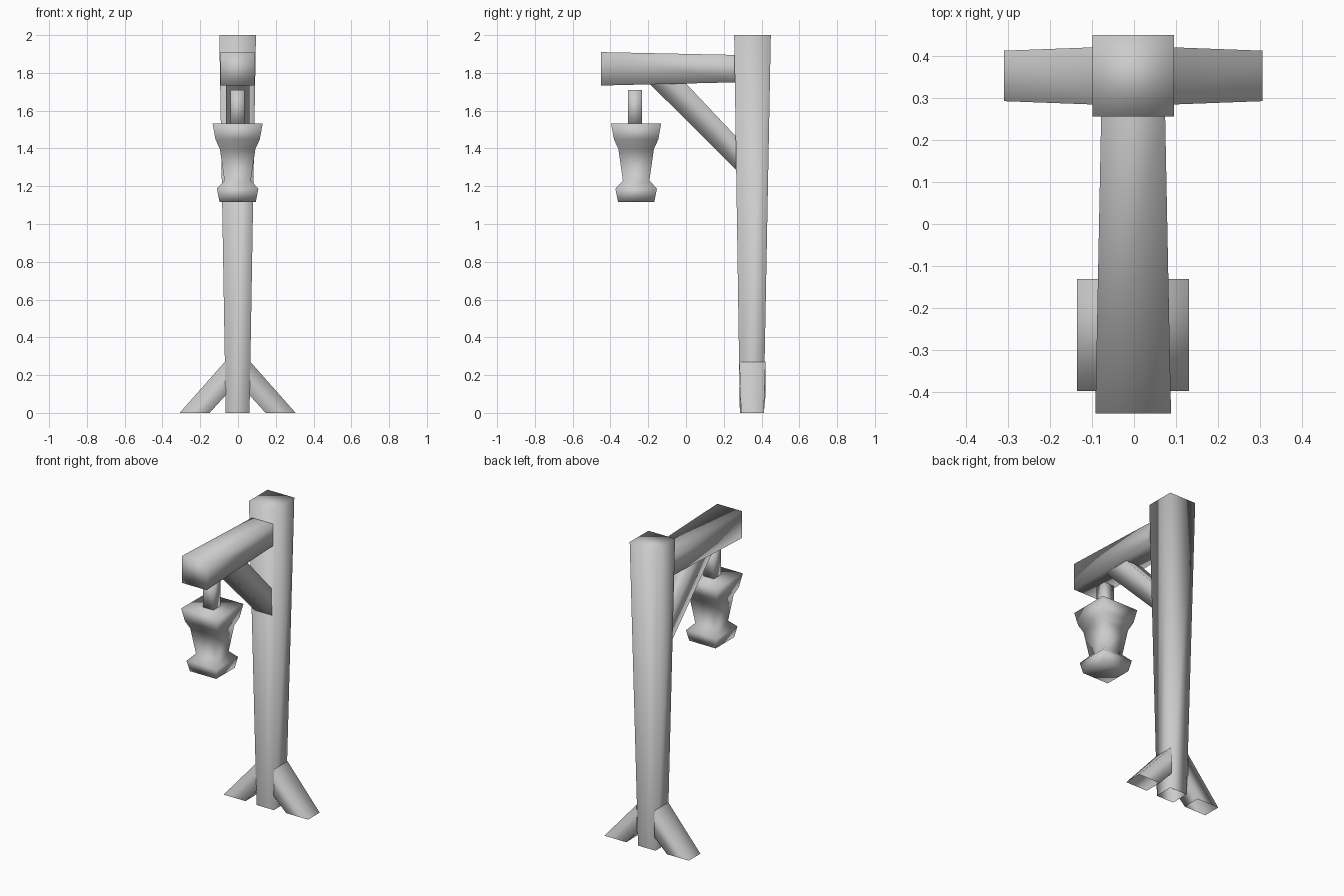
import bpy
import bmesh
from mathutils import Vector

if "Cube" in bpy.data.objects:
    bpy.data.objects.remove(bpy.data.objects["Cube"], do_unlink=True)

grey = bpy.data.materials.new("plain_grey")
grey.use_nodes = True
COLOUR = (0.6, 0.6, 0.6, 1)
grey.diffuse_color = COLOUR
grey.node_tree.nodes["Principled BSDF"].inputs["Base Color"].default_value = COLOUR

CX = -0.002       # shared centre line of the post, arm and lantern
POST_Y = 0.352
LAMP_Y = -0.264
X, Y = Vector((1, 0, 0)), Vector((0, 1, 0))


def section(a, b, side):
    """Four-cornered section: the line a-b widened both ways along side."""
    a, b = Vector(a), Vector(b)
    return [a - side, a + side, b + side, b - side]


def square(y, z, half):
    return section((CX, y - half, z), (CX, y + half, z), X * half)


def loft(name, sections, cap_start=True, cap_end=True):
    """Smooth-shaded beam through a list of four-cornered sections."""
    bm = bmesh.new()
    rings = [[bm.verts.new(p) for p in s] for s in sections]
    for low, high in zip(rings, rings[1:]):
        for i in range(4):
            j = (i + 1) % 4
            bm.faces.new((low[i], low[j], high[j], high[i]))
    if cap_start:
        bm.faces.new(rings[0][::-1])
    if cap_end:
        bm.faces.new(rings[-1])
    bmesh.ops.recalc_face_normals(bm, faces=bm.faces[:])
    for face in bm.faces:
        face.smooth = True
    mesh = bpy.data.meshes.new(name)
    bm.to_mesh(mesh)
    bm.free()
    mesh.materials.append(grey)
    obj = bpy.data.objects.new(name, mesh)
    bpy.context.collection.objects.link(obj)
    return obj


# Tapered upright, wider at the top
loft("post", [square(POST_Y - 0.004, 0, 0.063), square(POST_Y, 2, 0.097)],
     cap_start=False)

# Splayed feet on both sides of the post
for name, s in (("left_foot", 1), ("right_foot", -1)):
    loft(name, [
        section((CX + s * 0.148, POST_Y, 0), (CX + s * 0.307, POST_Y, 0), Y * 0.060),
        section((CX + s * 0.062, POST_Y, 0.095), (CX + s * 0.066, POST_Y, 0.272), Y * 0.069),
    ], cap_start=False, cap_end=False)

# Arm reaching forward, flaring towards its free end
loft("arm", [
    section((CX, 0.26, 1.75), (CX, 0.26, 1.895), X * 0.076),
    section((CX, -0.45, 1.733), (CX, -0.45, 1.91), X * 0.09),
], cap_start=False)

# Diagonal brace between post and arm
loft("brace", [
    section((CX, 0.268, 1.285), (CX, 0.268, 1.46), X * 0.062),
    section((CX, -0.19, 1.74), (CX, 0.0, 1.744), X * 0.062),
], cap_start=False, cap_end=False)

# Square lantern with flared cap and base
LANTERN = ((1.117, 0.096), (1.187, 0.11), (1.23, 0.07),
           (1.397, 0.094), (1.447, 0.117), (1.533, 0.133))
loft("lantern", [square(LAMP_Y, z, half) for z, half in LANTERN])

# Short hanging rod above the lantern
loft("lantern_rod", [square(LAMP_Y - 0.006, z, 0.037) for z in (1.52, 1.71)])
